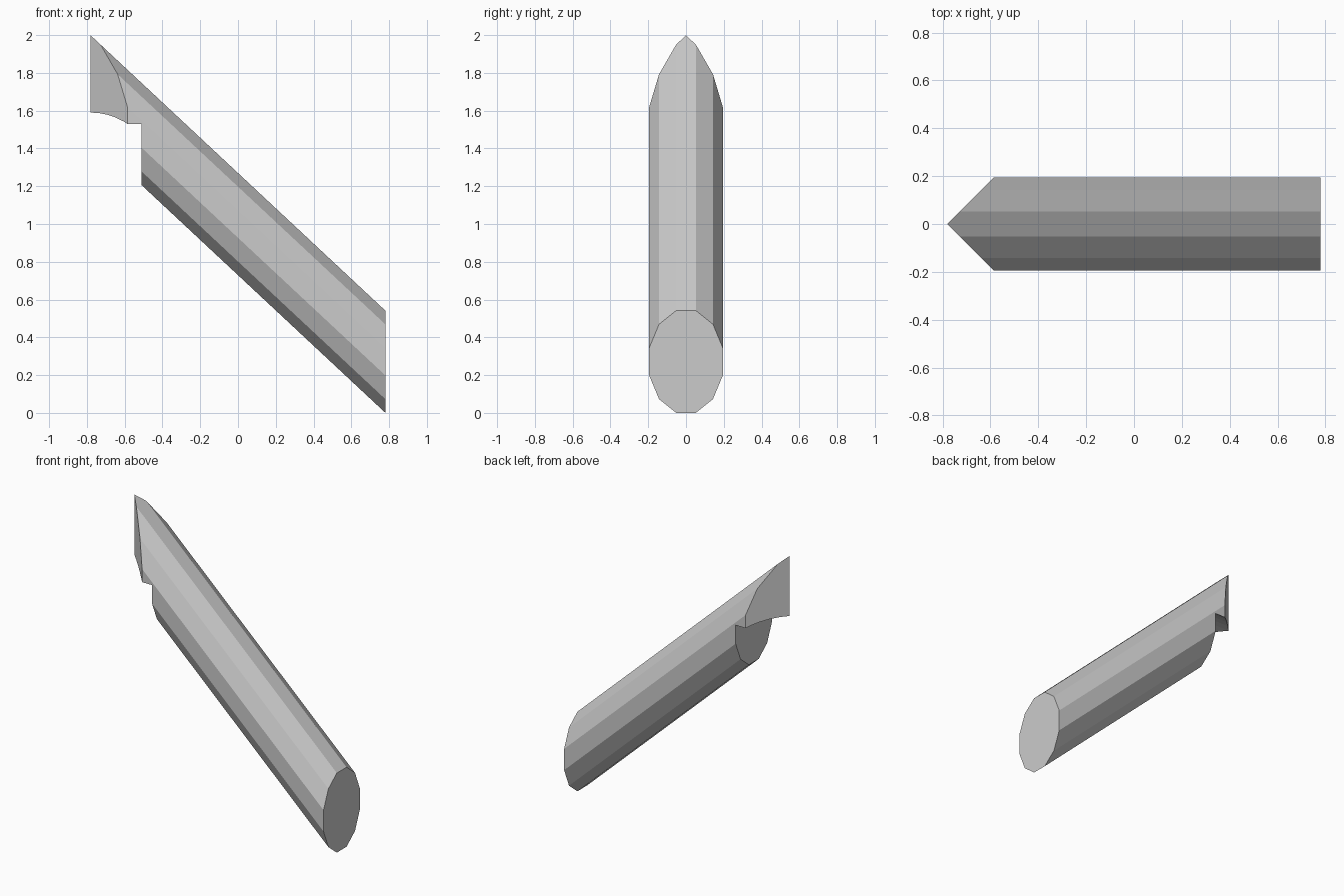
import bpy, bmesh
from math import sin, cos, pi, radians
from mathutils import Vector

cube = bpy.data.objects.get("Cube")
if cube:
    bpy.data.objects.remove(cube, do_unlink=True)

mat = bpy.data.materials.new("light grey")
mat.use_nodes = True
mat.diffuse_color = (0.6, 0.6, 0.6, 1)
mat.node_tree.nodes["Principled BSDF"].inputs["Base Color"].default_value = (0.6, 0.6, 0.6, 1)

END = 0.78       # half length along x
SLOPE = 0.934    # rise per unit towards -x
HALF_Y, HALF_Z = 0.202, 0.28


def prism(bm, ring, x0, x1, slope=0):
    """Sweep a (y, z) outline from x0 to x1, rising towards -x."""
    ends = [[bm.verts.new((x, y, z + slope * (END - x))) for y, z in ring]
            for x in (x0, x1)]
    n = len(ring)
    for i in range(n):
        j = (i + 1) % n
        bm.faces.new((ends[0][i], ends[0][j], ends[1][j], ends[1][i]))
    bm.faces.new(ends[0])
    bm.faces.new(ends[1])
    bmesh.ops.recalc_face_normals(bm, faces=bm.faces)


def make_object(name, bm):
    mesh = bpy.data.meshes.new(name)
    bm.to_mesh(mesh)
    bm.free()
    mesh.materials.append(mat)
    ob = bpy.data.objects.new(name, mesh)
    bpy.context.collection.objects.link(ob)
    return ob


# Twelve-sided slanted beam with a vertical foot face
bm = bmesh.new()
angles = [radians(15 + 30 * i) for i in range(12)]
prism(bm, [(HALF_Y * cos(a), 0.271 + HALF_Z * sin(a)) for a in angles],
      -1.2, END, SLOPE)

# Mitre the upper end to a vertical wedge
for side in (-1, 1):
    bmesh.ops.bisect_plane(bm, geom=bm.verts[:] + bm.edges[:] + bm.faces[:],
                           plane_co=(-END, 0, 0), plane_no=Vector((-1, side, 0)),
                           clear_outer=True)
    rim = [e for e in bm.edges if e.is_boundary]
    bmesh.ops.holes_fill(bm, edges=rim)
bmesh.ops.recalc_face_normals(bm, faces=bm.faces)
beam = make_object("slanted_beam", bm)

# Arched notch below the wedge
RADIUS, TOP, STEPS = 0.347, 1.59, 24
bm = bmesh.new()
arch = [(RADIUS * cos(pi * i / STEPS), TOP - RADIUS + RADIUS * sin(pi * i / STEPS))
        for i in range(STEPS + 1)]
prism(bm, arch + [(-RADIUS, 0.9), (RADIUS, 0.9)], -1.0, -0.51)
notch = make_object("notch_cutter", bm)
notch.hide_render = True

cut = beam.modifiers.new("notch", 'BOOLEAN')
cut.operation = 'DIFFERENCE'
cut.solver = 'EXACT'
cut.object = notch
bpy.context.view_layer.objects.active = beam
bpy.ops.object.modifier_apply(modifier=cut.name)
bpy.data.objects.remove(notch, do_unlink=True)
